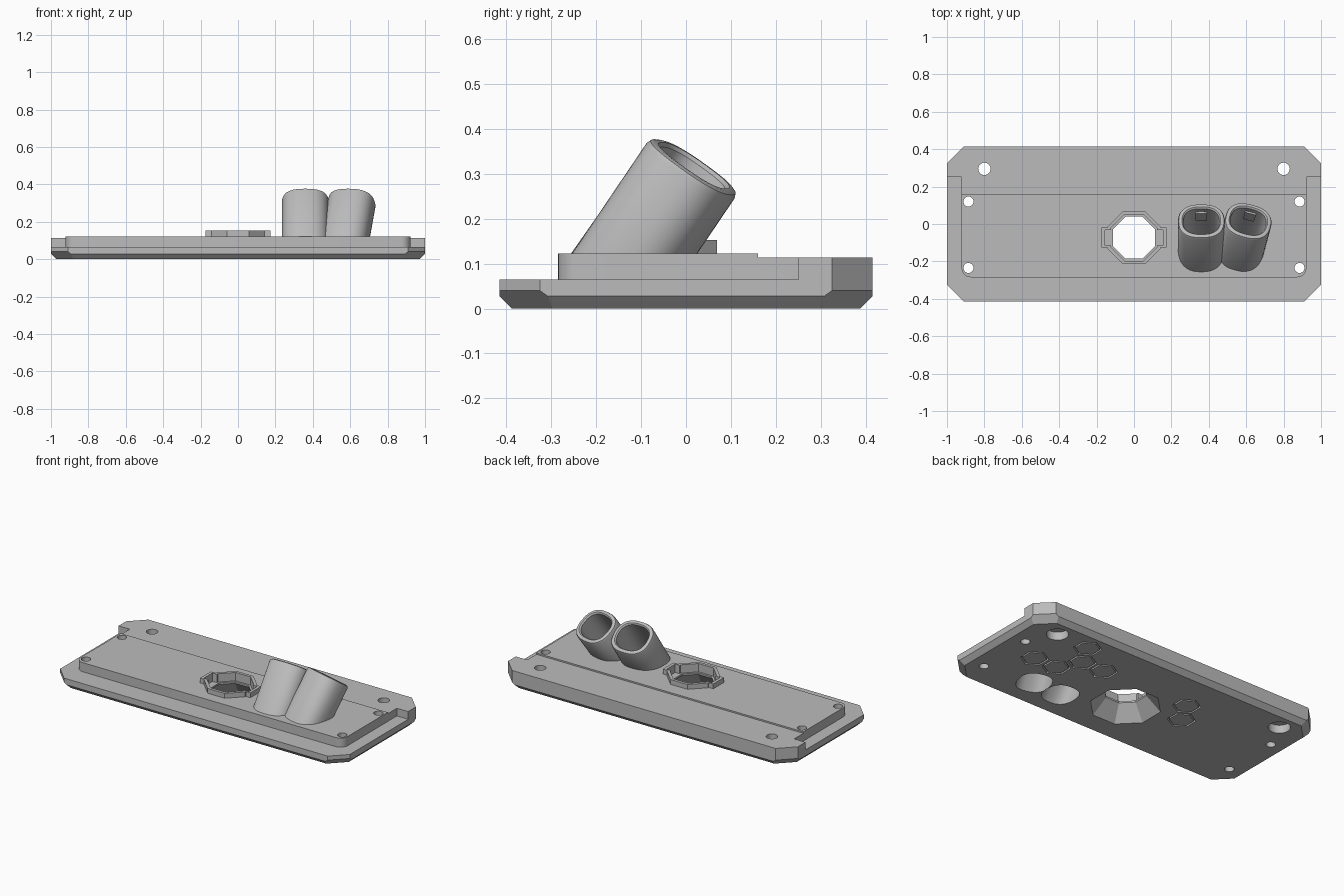
import bpy, bmesh, math
from mathutils import Vector, Matrix

cube = bpy.data.objects.get("Cube")
if cube:
    bpy.data.objects.remove(cube, do_unlink=True)

grey = bpy.data.materials.new("plain_grey")
grey.use_nodes = True
colour = (0.5, 0.5, 0.5, 1)
grey.diffuse_color = colour
grey.node_tree.nodes["Principled BSDF"].inputs["Base Color"].default_value = colour


def finish(name, bm):
    bmesh.ops.recalc_face_normals(bm, faces=bm.faces)
    mesh = bpy.data.meshes.new(name)
    bm.to_mesh(mesh)
    bm.free()
    mesh.materials.append(grey)
    ob = bpy.data.objects.new(name, mesh)
    bpy.context.collection.objects.link(ob)
    return ob


def loft(rings, closed=False):
    """Skin equal rings of points; closed joins last to first, else both ends are capped."""
    bm = bmesh.new()
    loops = [[bm.verts.new(p) for p in ring] for ring in rings]
    n = len(loops[0])
    pairs = list(zip(loops, loops[1:]))
    if closed:
        pairs.append((loops[-1], loops[0]))
    else:
        bm.faces.new(loops[0])
        bm.faces.new(loops[-1])
    for a, b in pairs:
        for i in range(n):
            j = (i + 1) % n
            bm.faces.new((a[i], a[j], b[j], b[i]))
    return bm


def at(points, z):
    return [Vector((p[0], p[1], z)) for p in points]


def prism(points, z0, z1):
    return loft([at(points, z0), at(points, z1)])


def ngon(n, r, x=0, y=0, turn=0):
    steps = [math.tau * i / n + turn for i in range(n)]
    return [(x + r * math.cos(t), y + r * math.sin(t)) for t in steps]


def rect(x0, x1, y0, y1):
    return [(x0, y0), (x1, y0), (x1, y1), (x0, y1)]


def select(ob):
    bpy.ops.object.select_all(action='DESELECT')
    ob.select_set(True)
    bpy.context.view_layer.objects.active = ob


def cut(ob, bm):
    tool = finish("cutter", bm)
    tool.hide_render = True
    mod = ob.modifiers.new("cut", 'BOOLEAN')
    mod.operation = 'DIFFERENCE'
    mod.solver = 'EXACT'
    mod.object = tool
    select(ob)
    bpy.ops.object.modifier_apply(modifier=mod.name)
    bpy.data.objects.remove(tool, do_unlink=True)


def slice_off(bm, point, normal, fill=True):
    geom = bm.verts[:] + bm.edges[:] + bm.faces[:]
    bmesh.ops.bisect_plane(bm, geom=geom, plane_co=point, plane_no=normal, clear_outer=True)
    if fill:
        bmesh.ops.holes_fill(bm, edges=[e for e in bm.edges if e.is_boundary])


# Plate: clipped rectangle with chamfered underside
HX, HY, CLIP = 1.0, 0.415, 0.09
outline = []
for sx, sy in ((1, 1), (-1, 1), (-1, -1), (1, -1)):
    pair = [(sx * HX, sy * (HY - CLIP)), (sx * (HX - CLIP), sy * HY)]
    outline += pair if sx == sy else pair[::-1]
bm = prism(outline, 0, 0.122)
for s in (1, -1):
    slice_off(bm, (s * HX, 0, 0.028), (s, 0, -1))
    slice_off(bm, (0, s * HY, 0.028), (0, s, -1))
    for t in (1, -1):
        slice_off(bm, (s * HX, t * (HY - CLIP), 0.04), (s, t, -math.sqrt(2)))
plate = finish("base_plate", bm)

# Lower ledge around the raised panel, and the lower rear strip
PX, PY, R = 0.922, -0.285, 0.05
corner = [(PX - R + R * math.cos(t), PY + R - R * math.sin(t))
          for t in [math.pi / 2 * i / 6 for i in range(7)]]
edge = [(PX, 0.25)] + corner
ledge = [(1.2, 0.25)] + edge + [(-x, y) for x, y in reversed(edge)]
ledge += [(-1.2, 0.25), (-1.2, -0.6), (1.2, -0.6)]
cut(plate, prism(ledge, 0.065, 0.3))
cut(plate, prism(rect(-1.2, 1.2, 0.16, 0.6), 0.113, 0.3))

# Screw holes, the rear pair counterbored from below
for s in (1, -1):
    cut(plate, prism(ngon(24, 0.033, s * 0.8, 0.295), -0.1, 0.3))
    cut(plate, prism(ngon(24, 0.062, s * 0.8, 0.295), -0.1, 0.05))
    for y in (0.12, -0.235):
        cut(plate, prism(ngon(24, 0.027, s * 0.885, y), -0.1, 0.3))

# Engraved hexagons on the underside
for x, y in ((0.495, 0.147), (0.343, 0.147), (0.571, 0.012), (0.727, 0.012),
             (0.571, 0.282), (-0.257, 0.147), (-0.333, 0.012)):
    big, small = (ngon(6, r, x, y, math.pi / 6) for r in (0.08, 0.069))
    cut(plate, loft([at(big, -0.05), at(big, 0.015), at(small, 0.015), at(small, -0.05)], True))

# Flared central opening and its keyed collar
CY = -0.073


def keyed(a, w, t):
    """Octagon of apothem a with a tab on each side reaching w."""
    k = a * math.tan(math.pi / 8)
    q = [(w, t), (a, t), (a, k), (k, a)]
    half = q + [(-x, y) for x, y in reversed(q)]
    return [(x, y + CY) for x, y in half + [(-x, -y) for x, y in half]]


def octagon(a):
    return ngon(8, a / math.cos(math.pi / 8), 0, CY, math.pi / 8)


outer, inner = keyed(0.142, 0.174, 0.053), keyed(0.124, 0.155, 0.042)
cut(plate, loft([at(octagon(0.205), -0.02), at(octagon(0.187), 0), at(octagon(0.112), 0.09),
                 at(octagon(0.112), 0.3)]))
cut(plate, prism(inner, 0.1, 0.3))
finish("opening_collar", loft([at(outer, 0.115), at(outer, 0.152),
                               at(inner, 0.152), at(inner, 0.115)], True))


# Slanted tubes
def section(a, b, h, frame, n=40, power=0.8):
    pts = []
    for i in range(n):
        c, s = math.cos(math.tau * i / n), math.sin(math.tau * i / n)
        pts.append(frame @ Vector((a * math.copysign(abs(c) ** power, c),
                                   b * math.copysign(abs(s) ** power, s), h)))
    return pts


for name, x, yaw in (("inner_tube", 0.36, 0), ("outer_tube", 0.612, -15)):
    frame = (Matrix.Translation((x, 0.018, 0.318)) @ Matrix.Rotation(math.radians(yaw), 4, 'Z')
             @ Matrix.Rotation(math.radians(-35), 4, 'X'))
    profile = [(0.125, 0.112, -0.5), (0.125, 0.112, -0.014), (0.121, 0.108, -0.004),
               (0.112, 0.099, 0), (0.103, 0.09, 0), (0.096, 0.083, -0.008), (0.096, 0.083, -0.5)]
    bm = loft([section(a, b, h, frame) for a, b, h in profile], True)
    slice_off(bm, (0, 0, 0.12), (0, 0, -1), fill=False)
    tube = finish(name, bm)
    select(tube)
    bpy.ops.object.shade_smooth_by_angle(angle=math.radians(35))
    cut(plate, loft([section(0.096, 0.083, h, frame) for h in (-0.55, -0.1)]))
    # Small catch inside the bore
    catch = [[frame @ Vector((px, py, h)) for px, py in rect(-0.03, 0.03, 0.072, 0.09)]
             for h in (-0.1, -0.035)]
    finish(name + "_catch", loft(catch))

select(plate)
bpy.ops.object.shade_smooth_by_angle(angle=math.radians(25))
